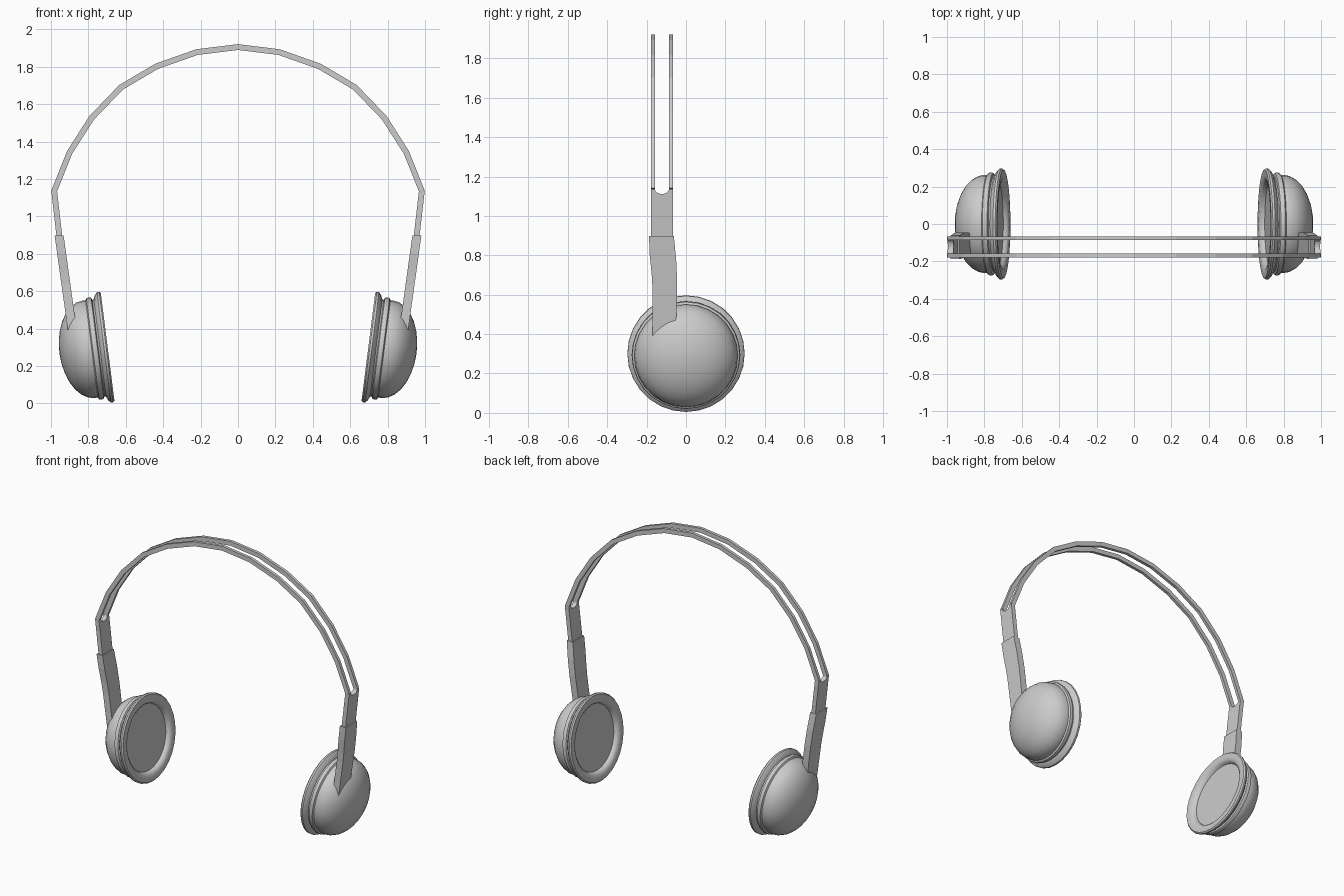
import bpy, bmesh, math
from mathutils import Matrix, Vector

cube = bpy.data.objects.get("Cube")
if cube:
    bpy.data.objects.remove(cube, do_unlink=True)

grey = bpy.data.materials.new("plain grey")
grey.use_nodes = True
COLOUR = (0.6, 0.6, 0.6, 1)
grey.diffuse_color = COLOUR
grey.node_tree.nodes["Principled BSDF"].inputs["Base Color"].default_value = COLOUR


def finish(bm, name, mirror=None, smooth=None):
    """Turn a bmesh into a named object, optionally mirrored and smoothed."""
    bmesh.ops.recalc_face_normals(bm, faces=bm.faces[:])
    mesh = bpy.data.meshes.new(name)
    bm.to_mesh(mesh)
    bm.free()
    mesh.materials.append(grey)
    obj = bpy.data.objects.new(name, mesh)
    bpy.context.collection.objects.link(obj)
    if smooth:
        bpy.ops.object.select_all(action="DESELECT")
        obj.select_set(True)
        bpy.context.view_layer.objects.active = obj
        bpy.ops.object.shade_smooth_by_angle(angle=math.radians(smooth))
    if mirror:
        mod = obj.modifiers.new("other side", "MIRROR")
        mod.use_mirror_merge = False
    return obj


def sweep(name, path, y, width, thick):
    """Box-section bar along an xz path with mitred corners."""
    bm = bmesh.new()
    rings = []
    for i, p in enumerate(path):
        a = (p - path[i - 1]).normalized() if i else None
        b = (path[i + 1] - p).normalized() if i < len(path) - 1 else None
        tangent = ((a or b) + (b or a)).normalized()
        normal = Vector((-tangent.y, tangent.x))
        half = thick / 2 / tangent.dot(a or b)
        rings.append([bm.verts.new((p.x + s * half * normal.x, y + t * width / 2,
                                    p.y + s * half * normal.y))
                      for s, t in ((1, -1), (1, 1), (-1, 1), (-1, -1))])
    for r, q in zip(rings, rings[1:]):
        for k in range(4):
            bm.faces.new((r[k], r[k - 1], q[k - 1], q[k]))
    bm.faces.new(rings[0])
    bm.faces.new(rings[-1])
    return finish(bm, name)


def slab(name, outline, x_at, thick):
    """Side-view (y, z) outline given a thickness across x, leaning with z."""
    bm = bmesh.new()
    sides = [[bm.verts.new((x_at(z) + s * thick / 2, y, z)) for y, z in outline]
             for s in (-1, 1)]
    for side in sides:
        bm.faces.new(side)
    n = len(outline)
    for i in range(n):
        j = (i + 1) % n
        bm.faces.new((sides[0][i], sides[0][j], sides[1][j], sides[1][i]))
    return finish(bm, name, mirror=True)


# Twin headband rods
half_arc = [(0.22, 1.878), (0.435, 1.802), (0.625, 1.69), (0.782, 1.527),
            (0.9, 1.342), (0.983, 1.135)]
path = [Vector((-x, z)) for x, z in reversed(half_arc)]
path += [Vector((0, 1.905))] + [Vector(p) for p in half_arc]
for name, y in (("front_band_rod", -0.168), ("back_band_rod", -0.076)):
    sweep(name, path, y, 0.021, 0.031)

# Sliding plates with a rounded notch between the rods
mid, notch = -0.122, 0.036
outline = [(mid - 0.0565, 0.8), (mid + 0.0565, 0.8), (mid + 0.0565, 1.137)]
outline += [(mid + notch * math.cos(a), 1.137 - 0.026 * math.sin(a))
            for a in (math.pi * i / 8 for i in range(9))]
outline += [(mid - 0.0565, 1.137)]
slab("slider_plates", outline, lambda z: 0.983 + (z - 1.137) * 0.115, 0.031)

# Arms that curve down into the ear cups
outline = [(-0.188, 0.897), (-0.184, 0.8), (-0.174, 0.7), (-0.17, 0.63), (-0.17, 0.35),
           (-0.055, 0.35), (-0.047, 0.55), (-0.045, 0.67), (-0.05, 0.78), (-0.062, 0.897)]
slab("arms", outline, lambda z: 0.956 + (z - 0.895) * 0.139, 0.048)

# Ear cups: pad rim, grooved rings and dome as one turned profile (radius, depth)
profile = [(0, 0.03), (0.225, 0.03), (0.232, 0.012), (0.245, 0.002), (0.265, 0),
           (0.29, 0.0), (0.298, 0.008), (0.297, 0.02), (0.285, 0.032), (0.262, 0.042),
           (0.26, 0.05), (0.272, 0.055), (0.276, 0.066), (0.273, 0.08), (0.262, 0.086),
           (0.263, 0.1)]
profile += [(0.263 * math.cos(a), 0.1 + 0.16 * math.sin(a))
            for a in (math.pi / 2 * i / 7 for i in range(1, 7))]
profile += [(0, 0.26)]
bm = bmesh.new()
verts = [bm.verts.new((depth, r, 0)) for r, depth in profile]
edges = [bm.edges.new(pair) for pair in zip(verts, verts[1:])]
bmesh.ops.spin(bm, geom=verts + edges, cent=(0, 0, 0), axis=(1, 0, 0),
               angle=2 * math.pi, steps=28, use_merge=False)
bmesh.ops.remove_doubles(bm, verts=bm.verts[:], dist=0.0005)
tilt = Matrix.Translation((0.697, 0, 0.302)) @ Matrix.Rotation(math.radians(7.2), 4, "Y")
bmesh.ops.transform(bm, matrix=tilt, verts=bm.verts[:])
finish(bm, "ear_cups", mirror=True, smooth=35)
